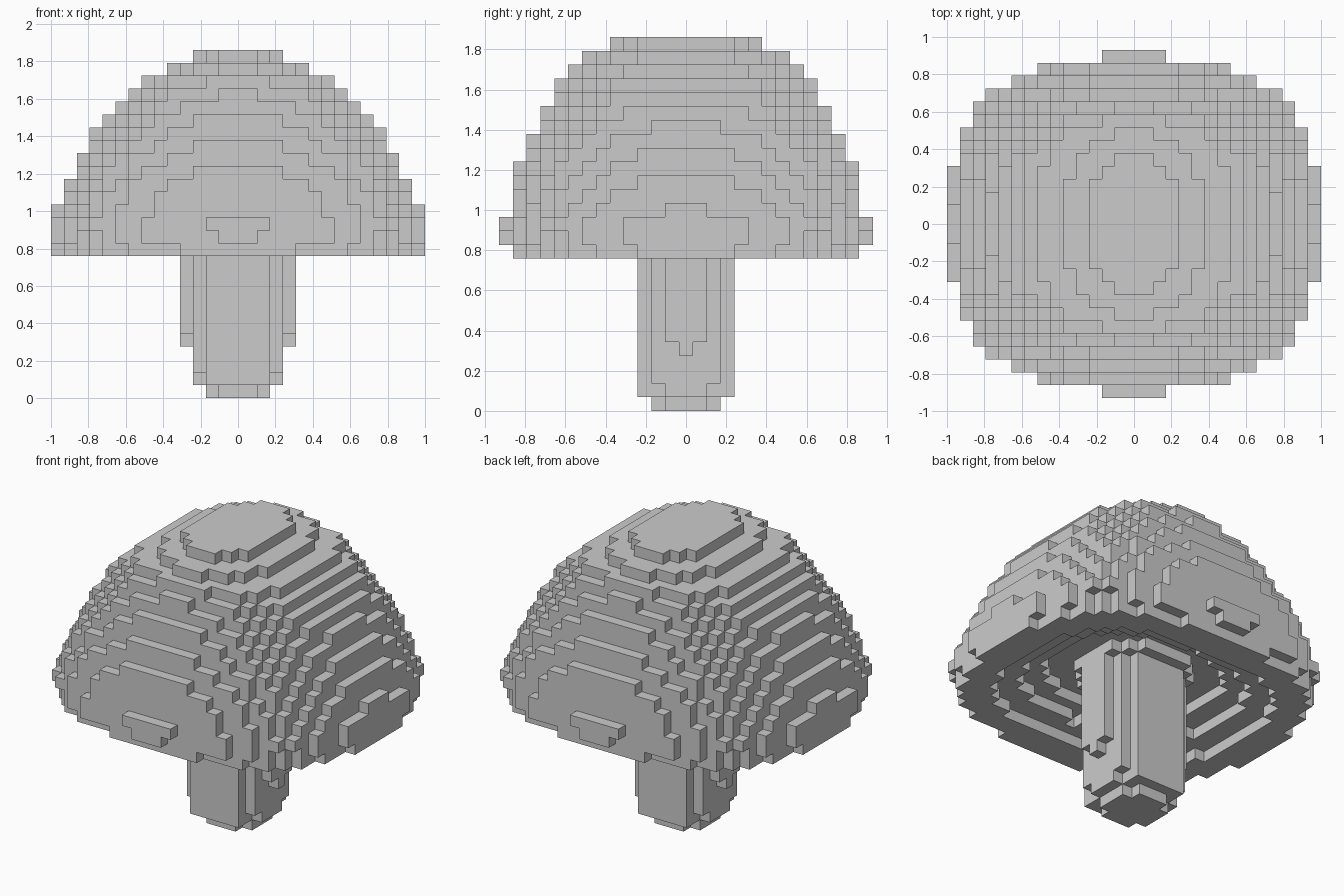
import bpy, bmesh
from mathutils import Vector

if "Cube" in bpy.data.objects:
    bpy.data.objects.remove(bpy.data.objects["Cube"])

V = 2 / 29      # block size
POWER = 2.6     # superellipse exponent of every horizontal slice


def slice_cells(layer, a, b):
    """Blocks of one layer that lie inside a superellipse (radii in blocks)."""
    return {(i, j, layer)
            for i in range(-15, 16) for j in range(-15, 16)
            if abs(i / a) ** POWER + abs(j / b) ** POWER <= 1}


def stack(first, radii):
    cells = set()
    for k, (a, b) in enumerate(radii):
        cells |= slice_cells(first + k, a, b)
    return cells


def build_blocks(name, cells, solid):
    """Mesh only the block faces that are exposed."""
    bm = bmesh.new()
    verts = {}

    def vert(p):
        if p not in verts:
            verts[p] = bm.verts.new(((p[0] - 0.5) * V, (p[1] - 0.5) * V, p[2] * V))
        return verts[p]

    for c in sorted(cells):
        for axis in range(3):
            u, w = (axis + 1) % 3, (axis + 2) % 3
            for side in (0, 1):
                n = list(c)
                n[axis] += 2 * side - 1
                if tuple(n) in solid:
                    continue
                loop = []
                for du, dw in ((0, 0), (1, 0), (1, 1), (0, 1)):
                    p = list(c)
                    p[axis] += side
                    p[u] += du
                    p[w] += dw
                    loop.append(vert(tuple(p)))
                bm.faces.new(loop if side else loop[::-1])
    mesh = bpy.data.meshes.new(name)
    bm.to_mesh(mesh)
    bm.free()
    obj = bpy.data.objects.new(name, mesh)
    bpy.context.collection.objects.link(obj)
    return obj


# Stem: narrow foot, wider shaft, slight flare hidden under the cap
stem = stack(0, [(2.5, 2.5), (3.1, 3.6), (3.6, 3.6), (3.6, 3.6), (4.02, 3.6)]
             + [(4.2, 3.6)] * 8 + [(4.5, 4.3)])

# Cap: domed stack of slices from the rim to the flat crown
cap = stack(11, [(14.2, 12.25), (14.35, 13.01), (14.42, 13.08), (14.03, 12.85),
                 (13.65, 12.8), (13.2, 12.5), (12.75, 12.2), (12.2, 11.7),
                 (11.7, 11.2), (11.1, 10.75), (10.5, 10.2), (9.8, 9.65),
                 (8.9, 9.04), (7.8, 8.15), (5.45, 7.1), (3.4, 5.2)])

# Stepped hollow on the underside of the cap
cap -= stack(11, [(11.7, 9.8), (9.4, 8.0), (7.6, 6.4)])
cap -= stem

solid = stem | cap
build_blocks("stem", stem, solid)
build_blocks("cap", cap, solid)
